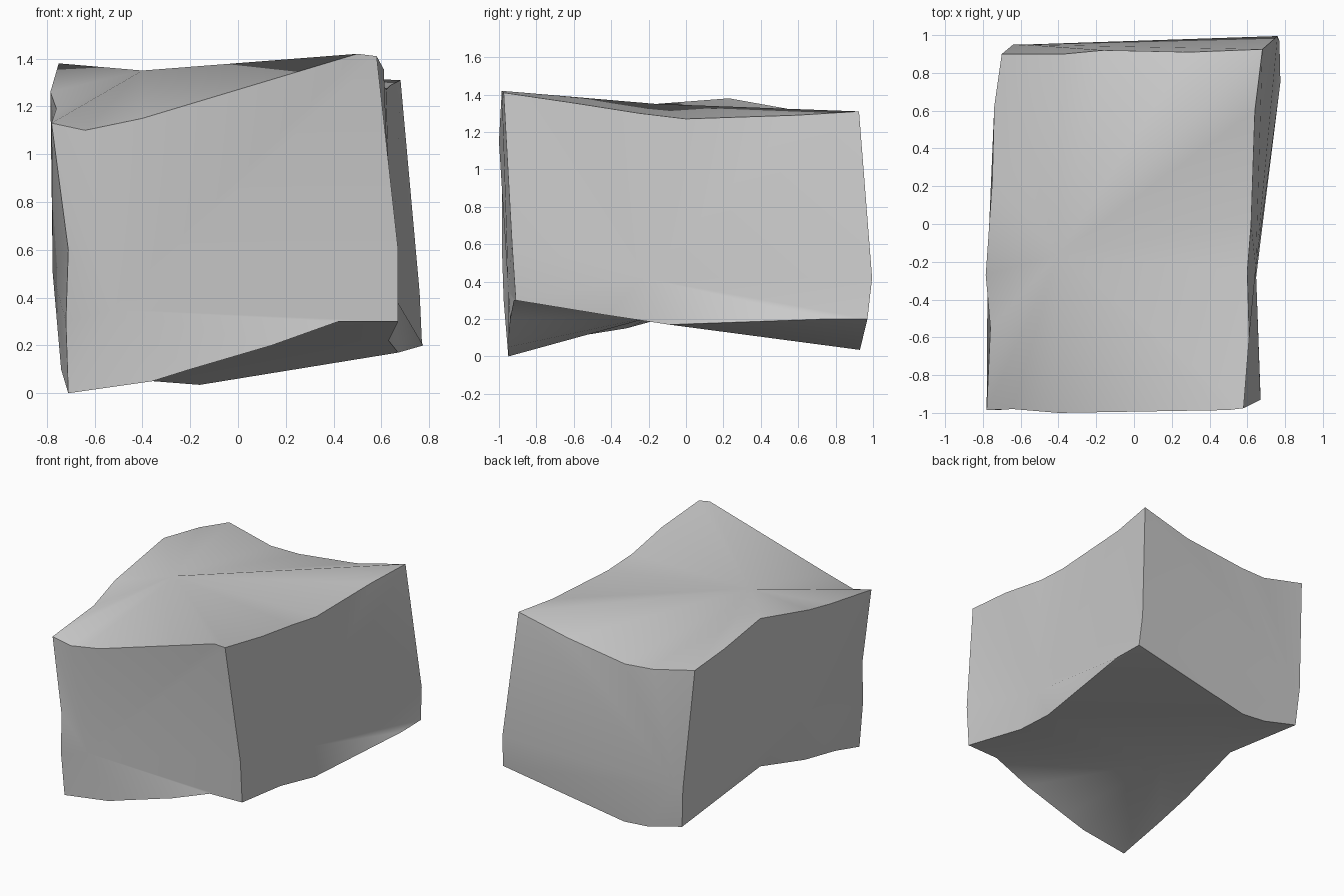
import bpy
import bmesh
import math

cube = bpy.data.objects.get("Cube")
if cube:
    bpy.data.objects.remove(cube, do_unlink=True)

# Corners of the block: top or bottom, front or back, left (+x) or right (-x)
corners = {
    "top_front_left": (.58, -.975, 1.41),
    "top_front_right": (-.78, -.985, 1.13),
    "top_back_left": (.68, .925, 1.31),
    "top_back_right": (-.7, .9, 1.25),
    "bottom_front_left": (.67, -.91, .3),
    "bottom_front_right": (-.71, -.95, 0),
    "bottom_back_left": (.77, .97, .2),
    "bottom_back_right": (-.62, .93, .12),
}

# Bent edges: the points between two corners
edges = {
    ("top_front_right", "top_front_left"): [(-.64, -.98, 1.1), (-.4, -1, 1.15), (.5, -.985, 1.42)],
    ("top_front_left", "top_back_left"): [(.61, -.6, 1.355), (.6, -.25, 1.3), (.62, 0, 1.27), (.64, .6, 1.29)],
    ("top_back_left", "top_back_right"): [(.3, .91, 1.22), (-.16, .92, 1.16), (-.37, .9, 1.17)],
    ("top_back_right", "top_front_right"): [(-.74, .62, 1.31), (-.75, .23, 1.38), (-.785, -.27, 1.26), (-.76, -.55, 1.19)],
    ("bottom_front_right", "bottom_front_left"): [(-.36, -.95, .05), (-.2, -.95, .1), (.14, -.94, .2), (.42, -.92, .3)],
    ("bottom_front_left", "bottom_back_left"): [(.63, -.42, .22), (.67, -.09, .17), (.775, .75, .2)],
    ("bottom_back_left", "bottom_back_right"): [(-.16, .93, .035), (-.35, .93, .05)],
    ("bottom_back_right", "bottom_front_right"): [(-.7, .16, .28), (-.72, -.32, .15), (-.74, -.63, .1)],
    ("top_front_left", "bottom_front_left"): [(.67, -.93, .6)],
    ("top_front_right", "bottom_front_right"): [(-.71, -.985, .6), (-.72, -.975, .3)],
    ("top_back_left", "bottom_back_left"): [(.76, .995, .42)],
    ("top_back_right", "bottom_back_right"): [(-.64, .95, .4)],
}

# Each side is a loop of corners with one dented point inside
sides = {
    "top": (["top_front_right", "top_front_left", "top_back_left", "top_back_right"], (-.4, -.16, 1.35)),
    "bottom": (["bottom_front_right", "bottom_back_right", "bottom_back_left", "bottom_front_left"], (-.36, -.15, .22)),
    "front": (["top_front_left", "top_front_right", "bottom_front_right", "bottom_front_left"], (-.53, -.95, .35)),
    "back": (["top_back_right", "top_back_left", "bottom_back_left", "bottom_back_right"], (-.58, .95, .4)),
    "left": (["top_back_left", "top_front_left", "bottom_front_left", "bottom_back_left"], (.645, -.23, .42)),
    "right": (["top_front_right", "top_back_right", "bottom_back_right", "bottom_front_right"], (-.775, -.2, .5)),
}

bm = bmesh.new()
corner_verts = {name: bm.verts.new(co) for name, co in corners.items()}
edge_verts = {ends: [bm.verts.new(co) for co in points] for ends, points in edges.items()}


def edge_run(start, end):
    """Vertices from one corner up to, not including, the next."""
    if (start, end) in edge_verts:
        between = edge_verts[start, end]
    else:
        between = edge_verts[end, start][::-1]
    return [corner_verts[start]] + between


def fan(loop, centre):
    """Triangles from the dented point to every edge of the loop."""
    hub = bm.verts.new(centre)
    for a, b in zip(loop, loop[1:] + loop[:1]):
        bm.faces.new((hub, a, b))


for side, (names, centre) in sides.items():
    loop = []
    for start, end in zip(names, names[1:] + names[:1]):
        loop += edge_run(start, end)
    if side == "bottom":
        # The back left corner folds up as its own flat piece
        at = loop.index(corner_verts["bottom_back_left"])
        flap = loop[at - 1:at + 3]
        hinge = flap[-1]
        for a, b in zip(flap, flap[1:-1]):
            bm.faces.new((hinge, a, b))
        loop = loop[:at] + loop[at + 2:]
    fan(loop, centre)

bmesh.ops.recalc_face_normals(bm, faces=bm.faces)
mesh = bpy.data.meshes.new("stone_block")
bm.to_mesh(mesh)
bm.free()

# Plain grey stone
grey = bpy.data.materials.new("stone_grey")
grey.use_nodes = True
colour = (.6, .6, .6, 1)
grey.diffuse_color = colour
grey.node_tree.nodes["Principled BSDF"].inputs["Base Color"].default_value = colour
mesh.materials.append(grey)

block = bpy.data.objects.new("stone_block", mesh)
bpy.context.collection.objects.link(block)
bpy.context.view_layer.objects.active = block
block.select_set(True)
bpy.ops.object.shade_smooth_by_angle(angle=math.radians(35))
